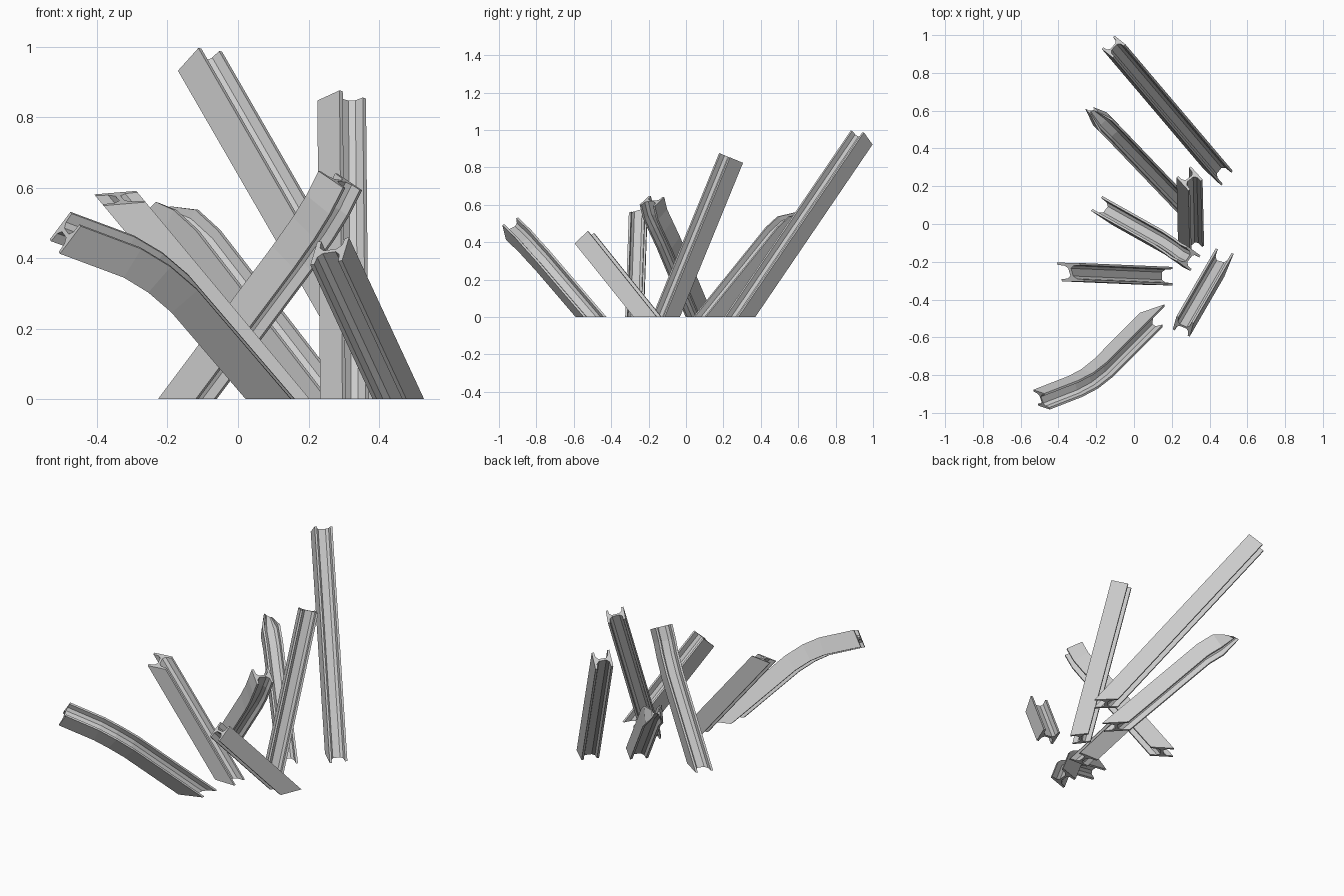
import bpy
import bmesh
from mathutils import Vector

cube = bpy.data.objects.get("Cube")
if cube:
    bpy.data.objects.remove(cube, do_unlink=True)

# Single steel colour
steel = bpy.data.materials.new("grey_steel")
steel.use_nodes = True
steel.diffuse_color = (0.6, 0.6, 0.6, 1)
steel.node_tree.nodes["Principled BSDF"].inputs["Base Color"].default_value = (0.6, 0.6, 0.6, 1)


def beam_profile(half=0.049, flange=0.012, web=0.006, root=0.014):
    """H section with filleted roots: x runs across the web, y along the flanges."""
    inner = half - flange
    q = [(half, half), (inner, half), (inner - 0.003, web + root), (inner - 0.003 - root, web)]
    loop = q + [(-x, y) for x, y in reversed(q)]
    return loop + [(-x, -y) for x, y in loop]


def build_beam(name, path, up, skew=(0, 0), end_scale=1.0):
    """Sweep the profile along path; cut flat at the ground, skew or pinch the far end."""
    pts = [Vector(p) for p in path]
    dirs = [(b - a).normalized() for a, b in zip(pts, pts[1:])]
    up = Vector(up)
    profile = beam_profile()
    bm = bmesh.new()
    rings = []
    for i, p in enumerate(pts):
        before = dirs[max(i - 1, 0)]
        after = dirs[min(i, len(dirs) - 1)]
        d = (before + after).normalized()
        n = (up - d * up.dot(d)).normalized()
        s = d.cross(n)
        last = i == len(pts) - 1
        ring = []
        for x, y in profile:
            k = end_scale if last else 1.0
            v = p + (s * x + n * y) * k
            if i == 0:
                v -= d * (v.z / d.z)
            if last:
                v += d * (x * skew[0] + y * skew[1])
            ring.append(bm.verts.new(v))
        rings.append(ring)
    count = len(profile)
    for a, b in zip(rings, rings[1:]):
        for j in range(count):
            k = (j + 1) % count
            bm.faces.new((a[j], a[k], b[k], b[j]))
    bm.faces.new(list(reversed(rings[0])))
    bm.faces.new(rings[-1])
    bmesh.ops.recalc_face_normals(bm, faces=bm.faces[:])
    mesh = bpy.data.meshes.new(name)
    bm.to_mesh(mesh)
    bm.free()
    mesh.materials.append(steel)
    obj = bpy.data.objects.new(name, mesh)
    bpy.context.collection.objects.link(obj)
    return obj


# Straight beams
build_beam("tall_back_beam", [(0.445, 0.287, 0), (-0.108, 0.939, 0.959)], (0.6, -0.48, 0.63))
build_beam("upright_beam", [(0.302, -0.107, 0), (0.294, 0.241, 0.85)], (0.06, -0.066, 0.028))
build_beam("short_front_beam", [(0.455, -0.205, 0), (0.26, -0.542, 0.42)], (0.126, 0.575, 0.805))

# Beam with a torn, slanted end
build_beam("torn_beam", [(0.14, -0.275, 0), (-0.335, -0.255, 0.57)], (0.76, 0, 0.65),
           skew=(0.45, -0.7))

# Bent beams
build_beam("bent_front_beam",
           [(0.092, -0.508, 0), (-0.165, -0.765, 0.3), (-0.235, -0.82, 0.36),
            (-0.31, -0.86, 0.405), (-0.49, -0.93, 0.472)],
           (0.77, -0.09, 0.63), skew=(0.1, -0.2))
build_beam("bent_middle_beam",
           [(-0.144, 0.073, 0), (0.155, -0.095, 0.4), (0.215, -0.135, 0.485),
            (0.255, -0.165, 0.55), (0.29, -0.182, 0.62)],
           (-0.574, 0.442, 0.687))
build_beam("pinched_back_beam",
           [(0.235, 0.125, 0), (-0.105, 0.48, 0.44), (-0.165, 0.54, 0.495), (-0.222, 0.6, 0.54)],
           (0.46, -0.48, 0.74), skew=(-0.3, -0.2), end_scale=0.4)
